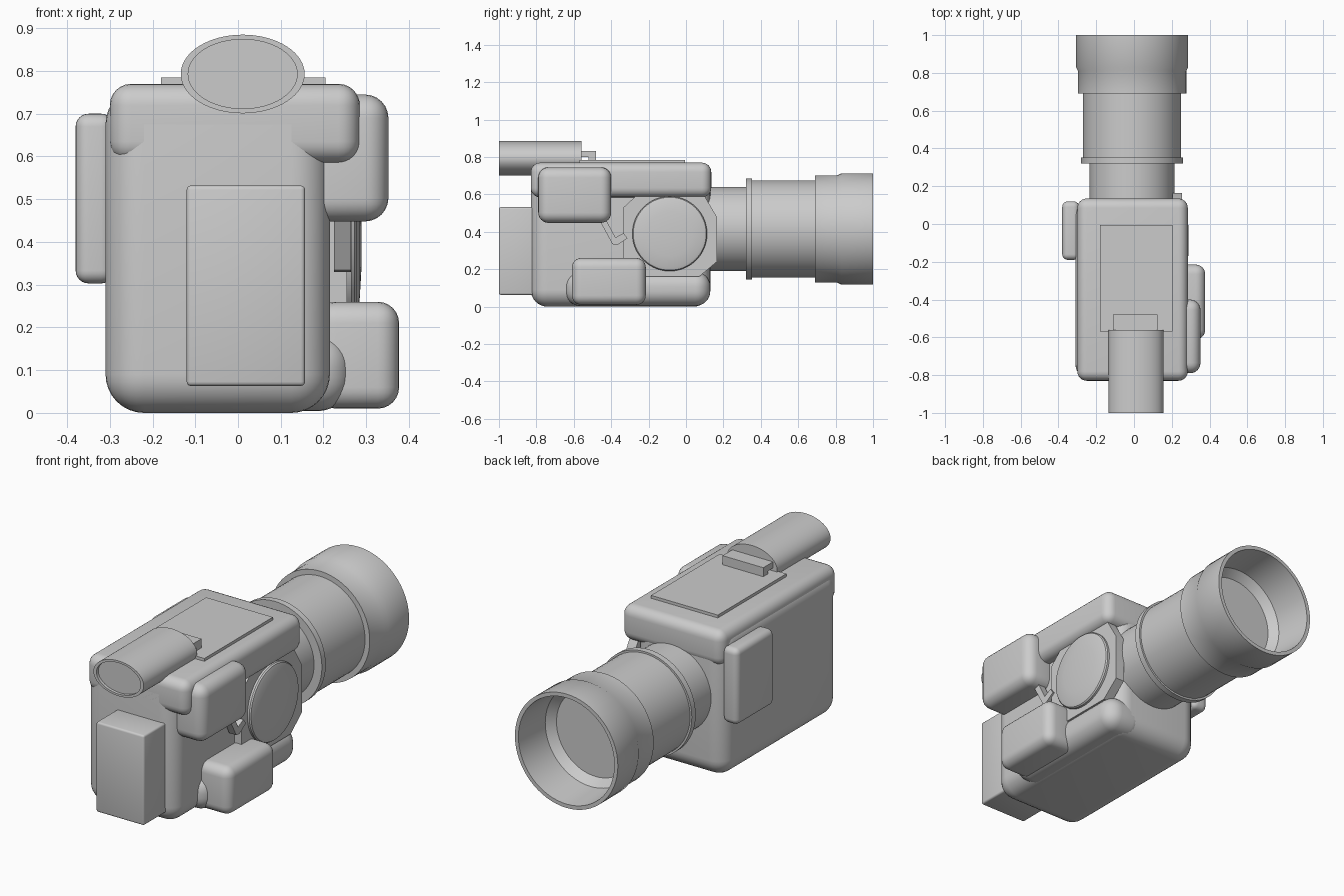
import bpy, bmesh, math
from mathutils import Vector

if "Cube" in bpy.data.objects:
    bpy.data.objects.remove(bpy.data.objects["Cube"])

grey = bpy.data.materials.new("plain_grey")
grey.diffuse_color = (0.6, 0.6, 0.6, 1)
grey.use_nodes = True
grey.node_tree.nodes["Principled BSDF"].inputs["Base Color"].default_value = grey.diffuse_color


def finish(name, bm, angle=35):
    bmesh.ops.remove_doubles(bm, verts=bm.verts, dist=1e-5)
    bmesh.ops.recalc_face_normals(bm, faces=bm.faces)
    me = bpy.data.meshes.new(name)
    bm.to_mesh(me)
    bm.free()
    me.materials.append(grey)
    ob = bpy.data.objects.new(name, me)
    bpy.context.collection.objects.link(ob)
    bpy.ops.object.select_all(action='DESELECT')
    ob.select_set(True)
    bpy.context.view_layer.objects.active = ob
    bpy.ops.object.shade_smooth_by_angle(angle=math.radians(angle))
    return ob


def box(name, x, y, z, bevel=0.0, segs=6):
    """Box from (min, max) ranges with all edges rounded."""
    bm = bmesh.new()
    bmesh.ops.create_cube(bm, size=1)
    for v in bm.verts:
        v.co = Vector([r[0] if c < 0 else r[1] for c, r in zip(v.co, (x, y, z))])
    if bevel:
        bmesh.ops.bevel(bm, geom=bm.edges[:], offset=bevel, segments=segs,
                        profile=0.5, affect='EDGES')
    return finish(name, bm)


def lathe(name, profile, centre, axis='Y', sx=1, sz=1, n=64):
    """Revolve (radius, along) points about the Y or X axis."""
    bm = bmesh.new()
    rings = []
    for r, t in profile:
        ring = []
        for i in range(n):
            a = 2 * math.pi * i / n
            u, w = r * math.cos(a) * sx, r * math.sin(a) * sz
            co = (u, t, w) if axis == 'Y' else (t, u, w)
            ring.append(bm.verts.new(Vector(co) + Vector(centre)))
        rings.append(ring)
    for a, b in zip(rings, rings[1:]):
        for i in range(n):
            j = (i + 1) % n
            bm.faces.new((a[i], a[j], b[j], b[i]))
    bm.faces.new(rings[0])
    bm.faces.new(rings[-1])
    return finish(name, bm)


def side_plate(name, pts, x0, x1):
    """Extrude a (y, z) outline along x."""
    bm = bmesh.new()
    a = [bm.verts.new((x0, y, z)) for y, z in pts]
    b = [bm.verts.new((x1, y, z)) for y, z in pts]
    bm.faces.new(a)
    bm.faces.new(b)
    for i in range(len(pts)):
        j = (i + 1) % len(pts)
        bm.faces.new((a[i], a[j], b[j], b[i]))
    return finish(name, bm)


# Main housing and overhanging top cap
box("body", (-0.31, 0.215), (-0.83, 0.13), (0, 0.765), 0.09, 8)
box("top_cap", (-0.30, 0.285), (-0.83, 0.135), (0.585, 0.77), 0.05)
box("top_plate", (-0.18, 0.205), (-0.57, -0.005), (0.75, 0.785))

# Boxes attached around the housing
box("battery", (-0.12, 0.157), (-1.0, -0.78), (0.063, 0.532), 0.01, 3)
box("left_panel", (-0.38, -0.29), (-0.19, 0.12), (0.303, 0.70), 0.03)
box("upper_side_box", (0.16, 0.352), (-0.79, -0.40), (0.448, 0.745), 0.055)
box("lower_side_box", (0.18, 0.377), (-0.61, -0.215), (0.01, 0.26), 0.05)
box("side_ridge", (0.03, 0.265), (-0.645, 0.13), (0.004, 0.187), 0.08, 8)

# Grip mount, round grip pad and bent lever on the right side
side_plate("grip_mount", [(-0.335, 0.53), (-0.27, 0.59), (0.10, 0.59), (0.165, 0.48),
                          (0.165, 0.24), (0.07, 0.16), (-0.27, 0.16), (-0.335, 0.25)],
           0.205, 0.255)
lathe("grip_pad", [(0.2, 0.25), (0.2, 0.266), (0.195, 0.273), (0.18, 0.278),
                   (0.12, 0.285), (0.05, 0.289)], (0, -0.087, 0.39), axis='X')
side_plate("lever", [(-0.47, 0.475), (-0.393, 0.334), (-0.366, 0.33), (-0.313, 0.366),
                     (-0.334, 0.393), (-0.377, 0.37), (-0.433, 0.475)], 0.225, 0.265)

# Lens barrel with hollow hood and recessed glass
lathe("lens", [(0.225, 0.08), (0.225, 0.32), (0.27, 0.32), (0.27, 0.352), (0.26, 0.352),
               (0.26, 0.69), (0.287, 0.69), (0.287, 0.81), (0.297, 0.83), (0.297, 1.0),
               (0.277, 1.0), (0.262, 0.80), (0.225, 0.76)], (-0.01, 0, 0.415))

# Oval viewfinder with shallow eyepiece recess, and its bracket
lathe("viewfinder", [(1, -0.56), (1, -1.0), (0.88, -1.0), (0.88, -0.985)],
      (0.011, 0, 0.793), sx=0.145, sz=0.092)
box("viewfinder_bracket", (-0.11, 0.125), (-0.60, -0.48), (0.80, 0.832))
box("bracket_foot", (-0.11, 0.125), (-0.52, -0.48), (0.77, 0.81))
